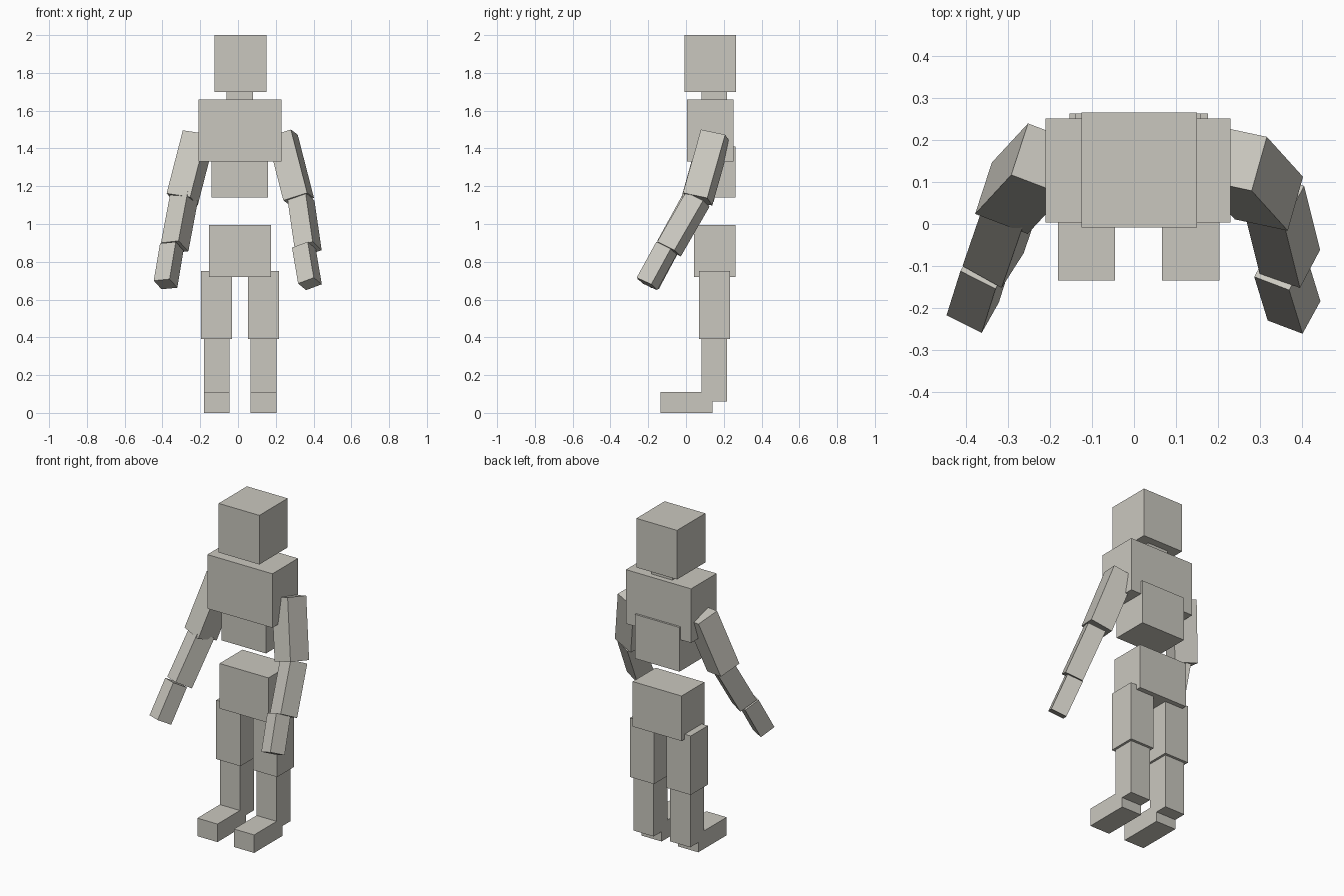
import bpy
from mathutils import Vector

if "Cube" in bpy.data.objects:
    bpy.data.objects.remove(bpy.data.objects["Cube"])

stone = bpy.data.materials.new("warm_grey")
stone.diffuse_color = (0.59, 0.575, 0.52, 1)
stone.use_nodes = True
stone.node_tree.nodes["Principled BSDF"].inputs["Base Color"].default_value = stone.diffuse_color


def block(name, origin, a, b, c):
    """Box spanned by three edge vectors from one corner."""
    o, a, b, c = Vector(origin), Vector(a), Vector(b), Vector(c)
    if a.cross(b).dot(c) < 0:
        a, b = b, a
    verts = [o + a * i + b * j + c * k
             for k in (0, 1) for j in (0, 1) for i in (0, 1)]
    faces = [(0, 2, 3, 1), (4, 5, 7, 6), (0, 1, 5, 4),
             (2, 6, 7, 3), (0, 4, 6, 2), (1, 3, 7, 5)]
    mesh = bpy.data.meshes.new(name)
    mesh.from_pydata(verts, [], faces)
    mesh.materials.append(stone)
    obj = bpy.data.objects.new(name, mesh)
    bpy.context.collection.objects.link(obj)
    return obj


def upright(name, x, y, z):
    """Axis-aligned box from ranges."""
    block(name, (x[0], y[0], z[0]), (x[1] - x[0], 0, 0),
          (0, y[1] - y[0], 0), (0, 0, z[1] - z[0]))


def tilted(name, corner, along, inward, width, depth):
    """Tilted box hung from its front outer top corner."""
    along, inward = Vector(along), Vector(inward)
    inward = (inward - inward.project(along)).normalized()
    back = along.cross(inward).normalized()
    if back.y < 0:
        back.negate()
    block(name, corner, along, inward * width, back * depth)


# Head and trunk
upright("head", (-0.125, 0.15), (-0.008, 0.265), (1.70, 2.0))
upright("neck", (-0.06, 0.08), (0.083, 0.217), (1.655, 1.705))
upright("chest", (-0.21, 0.23), (0.004, 0.251), (1.33, 1.66))
upright("abdomen", (-0.14, 0.16), (0.042, 0.263), (1.14, 1.41))
upright("pelvis", (-0.154, 0.176), (0.042, 0.263), (0.72, 0.995))

# Legs, set either side of the trunk's centre line
for side, cx in (("left", -0.113), ("right", 0.135)):
    upright(side + "_thigh", (cx - 0.082, cx + 0.082), (0.068, 0.233), (0.39, 0.75))
    upright(side + "_shin", (cx - 0.068, cx + 0.068), (0.083, 0.217), (0.06, 0.39))
    upright(side + "_foot", (cx - 0.068, cx + 0.068), (-0.134, 0.14), (0, 0.11))

# Arm at negative x
tilted("left_upper_arm", (-0.292, 0.117, 1.496), (-0.086, -0.093, -0.334),
       (0.124, -0.048, -0.021), 0.135, 0.136)
tilted("left_forearm", (-0.358, 0.045, 1.165), (-0.05, -0.145, -0.265),
       (0.09, -0.052, 0.008), 0.107, 0.112)
tilted("left_hand", (-0.413, -0.112, 0.897), (-0.033, -0.105, -0.197),
       (0.083, -0.043, 0.006), 0.094, 0.095)

# Arm at positive x
tilted("right_upper_arm", (0.28, 0.079, 1.50), (0.086, -0.095, -0.335),
       (-0.126, 0.027, -0.040), 0.135, 0.136)
tilted("right_forearm", (0.357, 0.0, 1.17), (0.038, -0.152, -0.263),
       (-0.093, 0.033, -0.032), 0.107, 0.112)
tilted("right_hand", (0.369, -0.157, 0.906), (0.032, -0.104, -0.19),
       (-0.085, 0.034, -0.028), 0.094, 0.095)
